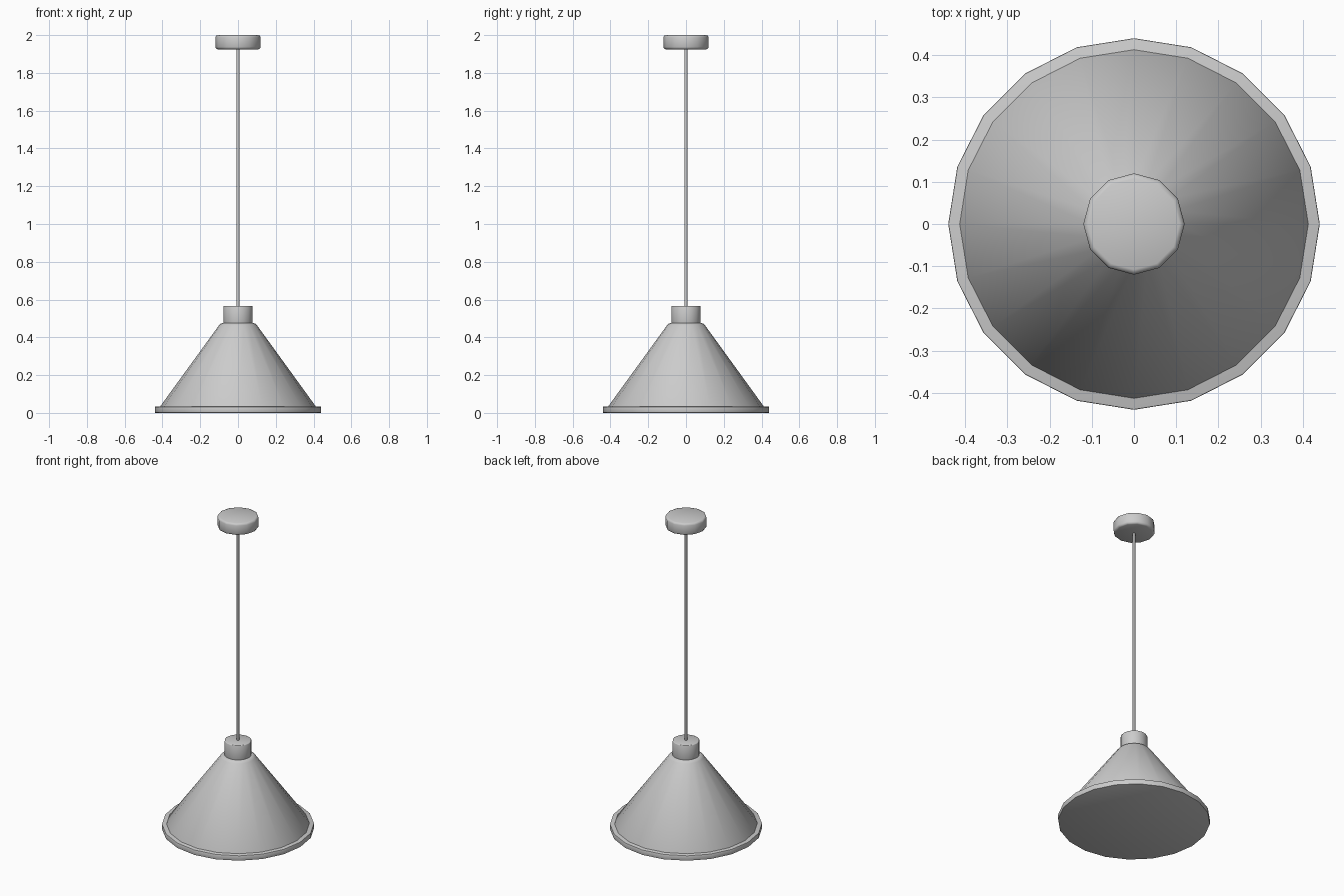
import bpy, bmesh, math

cube = bpy.data.objects.get("Cube")
if cube:
    bpy.data.objects.remove(cube, do_unlink=True)

grey = bpy.data.materials.new("light_grey")
grey.use_nodes = True
COLOUR = (0.6, 0.6, 0.6, 1.0)
grey.diffuse_color = COLOUR
grey.node_tree.nodes["Principled BSDF"].inputs["Base Color"].default_value = COLOUR


def lathe(name, profile, sides, angle=40):
    """Closed solid of revolution from (radius, height) pairs, bottom to top."""
    bm = bmesh.new()
    rings = []
    for r, z in profile:
        turns = [2 * math.pi * i / sides for i in range(sides)]
        rings.append([bm.verts.new((r * math.cos(a), r * math.sin(a), z)) for a in turns])
    for low, high in zip(rings, rings[1:]):
        for i in range(sides):
            j = (i + 1) % sides
            bm.faces.new((low[i], low[j], high[j], high[i]))
    bm.faces.new(rings[0][::-1])
    bm.faces.new(rings[-1])
    mesh = bpy.data.meshes.new(name)
    bm.to_mesh(mesh)
    bm.free()
    mesh.materials.append(grey)
    obj = bpy.data.objects.new(name, mesh)
    bpy.context.collection.objects.link(obj)
    bpy.ops.object.select_all(action="DESELECT")
    obj.select_set(True)
    bpy.context.view_layer.objects.active = obj
    bpy.ops.object.shade_smooth_by_angle(angle=math.radians(angle))
    return obj


def drum(radius, bottom, top, bevel):
    """Profile of a cylinder with softened rims."""
    soft = bevel * 0.3
    lower = [(radius - bevel, bottom), (radius - soft, bottom + soft), (radius, bottom + bevel)]
    upper = [(radius, top - bevel), (radius - soft, top - soft), (radius - bevel, top)]
    return lower + upper


# Ceiling mount and hanging cord
lathe("ceiling_canopy", drum(0.12, 1.925, 2.0, 0.012), 12, 50)
lathe("cord", [(0.008, 0.55), (0.008, 1.94)], 8, 50)

# Lamp holder on top of the shade
lathe("socket_cap", drum(0.078, 0.46, 0.567, 0.004), 16, 50)

# Conical shade with a softened shoulder
lathe("shade", [(0.415, 0.02), (0.415, 0.03), (0.101, 0.463),
                (0.094, 0.471), (0.083, 0.475)], 20)

# Flat rim that closes the underside
lathe("shade_rim", drum(0.44, 0.0, 0.033, 0.003), 20)
